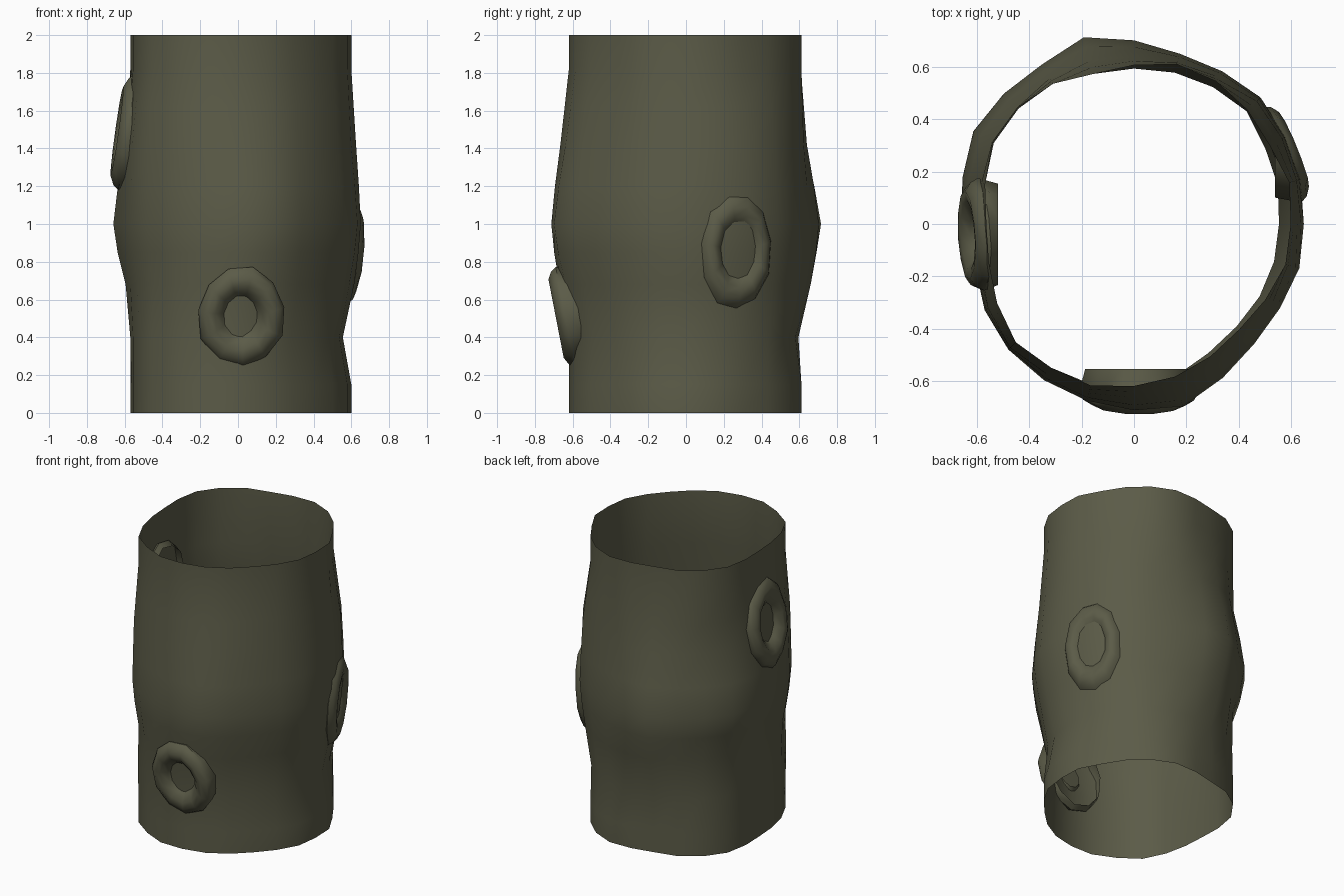
import bpy, bmesh, math, random
from mathutils import Vector

if "Cube" in bpy.data.objects:
    bpy.data.objects.remove(bpy.data.objects["Cube"])

random.seed(4)
bark = bpy.data.materials.new("bark_olive")
bark.diffuse_color = (0.105, 0.105, 0.064, 1)
bark.use_nodes = True
bark.node_tree.nodes["Principled BSDF"].inputs["Base Color"].default_value = bark.diffuse_color


def finish(name, bm, angle):
    me = bpy.data.meshes.new(name)
    bm.to_mesh(me)
    bm.free()
    me.materials.append(bark)
    ob = bpy.data.objects.new(name, me)
    bpy.context.collection.objects.link(ob)
    bpy.ops.object.select_all(action='DESELECT')
    ob.select_set(True)
    bpy.context.view_layer.objects.active = ob
    bpy.ops.object.shade_smooth_by_angle(angle=math.radians(angle))


def bridge(bm, a, b):
    n = len(a)
    for i in range(n):
        bm.faces.new((a[i], a[(i + 1) % n], b[(i + 1) % n], b[i]))


# trunk cross-sections: radius in hundredths, every 15 degrees from +x
RIM = [60, 61.5, 60, 61.5, 63, 63.3, 60.8, 59.5, 62, 63, 62.5, 59,
       56.5, 57.5, 60.5, 64, 63.5, 64, 62, 60.5, 58.5, 57, 58, 60]
WAIST = [55.5, 57, 58, 61, 60.5, 60, 59.5, 59.5, 62, 62.5, 62, 59,
         57, 57.5, 60.5, 64.5, 63.5, 63.5, 62, 60.5, 57, 55.5, 55.5, 55.5]
LOWER = [61.5, 62.5, 63.5, 65, 64.5, 65, 66, 67, 65.5, 63, 63, 61,
         59.5, 59, 61.5, 64, 65.5, 67, 67, 66, 62.5, 60, 60, 61]
BULGE = [65, 66, 67, 68.5, 67.5, 67.5, 70.3, 74, 70.5, 70.5, 71, 68,
         66, 63, 66, 68, 69, 70, 71.3, 72.3, 68, 65, 64.5, 65.5]
UPPER = [62.5, 64.5, 65.5, 66.5, 65, 64.5, 64, 64.8, 64.5, 63.3, 63, 62,
         60, 61, 64.5, 67, 66.5, 67, 66.5, 66, 63.5, 61, 61, 62]

# open trunk tube: (height, section a, section b, blend)
levels = [(0, RIM, RIM, 0), (.15, RIM, RIM, 0), (.4, WAIST, WAIST, 0),
          (.68, LOWER, LOWER, 0), (.85, LOWER, BULGE, .65), (1.0, BULGE, BULGE, 0),
          (1.2, BULGE, UPPER, .4), (1.42, UPPER, UPPER, 0), (1.62, UPPER, RIM, .5),
          (1.82, RIM, RIM, 0), (2.0, RIM, RIM, 0)]
bm = bmesh.new()
prev = None
for z, a, b, t in levels:
    ring = []
    for i in range(24):
        r = (a[i] * (1 - t) + b[i] * t) / 100
        ang = math.radians(15 * i)
        ring.append(bm.verts.new((r * math.cos(ang), r * math.sin(ang), z)))
    if prev:
        bridge(bm, prev, ring)
    prev = ring
finish("trunk", bm, 60)

# knot profile from the buried skirt over the lip into the hollow: (scale, outward)
PROFILE = [(.9, 0), (1.0, 0), (.93, .028), (.78, .05), (.62, .045),
           (.46, .015), (.36, -.02)]


def knot(name, centre, heading, tilt, half_w, half_h, axis, plane):
    """The skirt ends flat inside the trunk, where the given axis equals plane."""
    h, t = math.radians(heading), math.radians(tilt)
    out = Vector((math.cos(h) * math.cos(t), math.sin(h) * math.cos(t), math.sin(t)))
    side = Vector((-math.sin(h), math.cos(h), 0))
    up = out.cross(side)
    n = 11
    wob = [random.uniform(.95, 1.04) for _ in range(n)]
    bm = bmesh.new()
    prev = None
    for k, (s, d) in enumerate(PROFILE):
        ring = []
        for i in range(n):
            a = 2 * math.pi * (i + .3) / n
            p = Vector(centre) + out * d
            p += side * (half_w * s * wob[i] * math.cos(a))
            p += up * (half_h * s * wob[i] * math.sin(a))
            if k == 0:
                p[axis] = plane
            ring.append(bm.verts.new(p))
        if prev:
            bridge(bm, prev, ring)
        prev = ring
    bm.faces.new(prev)
    finish(name, bm, 50)


knot("front_knot", (.02, -.64, .515), 270, -11, .235, .275, 1, -.555)
knot("right_knot", (.562, .27, .86), 22, -4, .2, .318, 0, .54)
knot("left_knot", (-.592, -.04, 1.485), 183, 8, .215, .31, 0, -.52)
